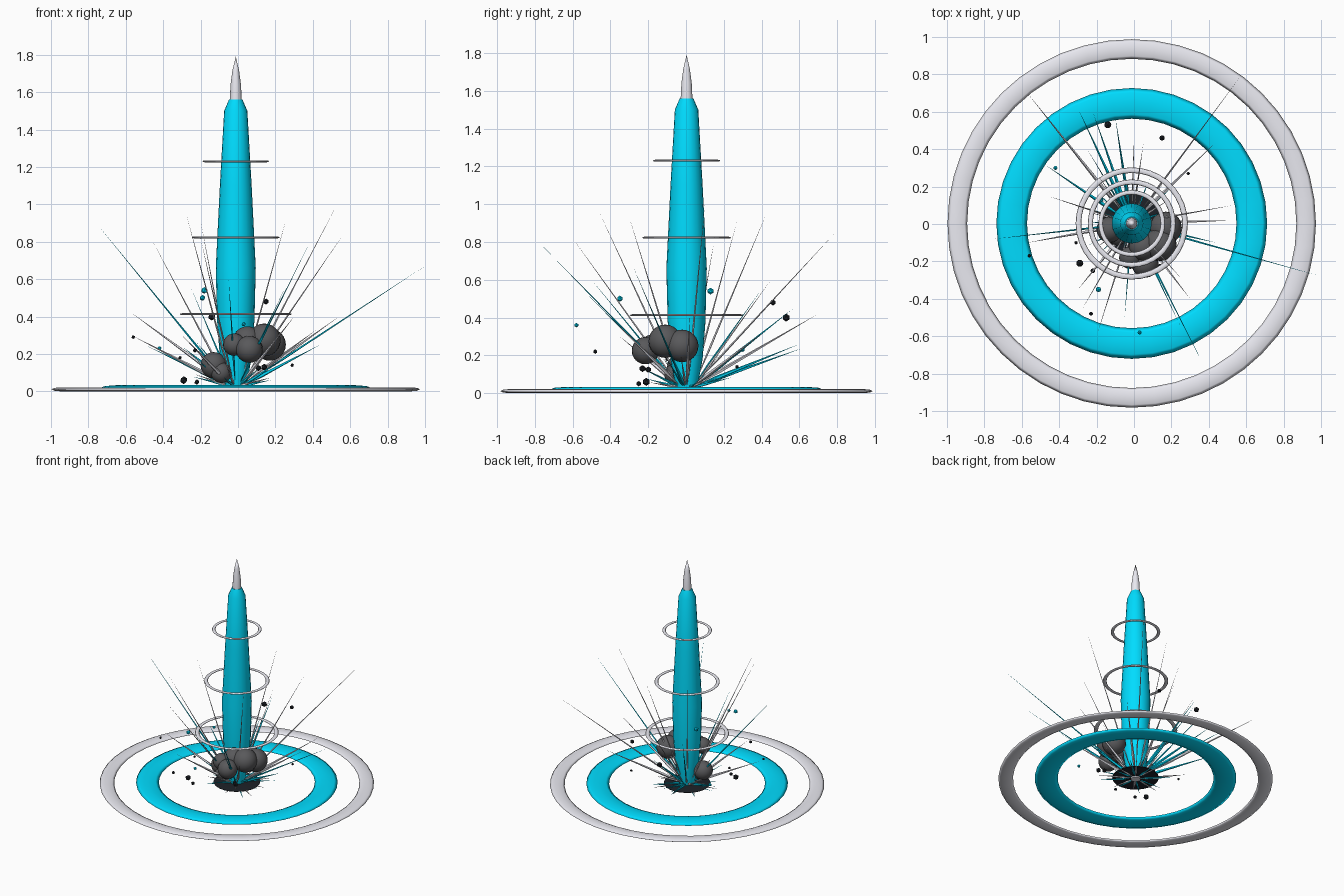
import bpy, bmesh, math, random
from mathutils import Vector, Matrix

if "Cube" in bpy.data.objects:
    bpy.data.objects.remove(bpy.data.objects["Cube"])

random.seed(4)
CX, CY = -0.012, 0.003  # axis of the burst


def mat(name, col):
    m = bpy.data.materials.new(name)
    m.diffuse_color = (*col, 1)
    m.use_nodes = True
    m.node_tree.nodes["Principled BSDF"].inputs["Base Color"].default_value = m.diffuse_color
    return m


CYAN = mat("cyan", (0.0, 0.72, 1.0))
PALE = mat("pale", (0.82, 0.82, 0.88))
SMOKE = mat("smoke", (0.1, 0.1, 0.105))
BLACK = mat("black", (0.012, 0.015, 0.02))


def finish(name, bm, m, angle=40):
    bmesh.ops.recalc_face_normals(bm, faces=bm.faces)
    me = bpy.data.meshes.new(name)
    bm.to_mesh(me)
    bm.free()
    ob = bpy.data.objects.new(name, me)
    bpy.context.collection.objects.link(ob)
    me.materials.append(m)
    if angle:
        bpy.ops.object.select_all(action='DESELECT')
        ob.select_set(True)
        bpy.context.view_layer.objects.active = ob
        bpy.ops.object.shade_smooth_by_angle(angle=math.radians(angle))
    return ob


def lathe_into(bm, profile, n, matrix, closed=False):
    """Spin (radius, height) points round local z; zero radius makes a pole."""
    rows = []
    for r, z in profile:
        if r < 1e-6:
            rows.append([bm.verts.new(matrix @ Vector((0, 0, z)))] * n)
        else:
            rows.append([bm.verts.new(matrix @ Vector((r * math.cos(t), r * math.sin(t), z)))
                         for t in (2 * math.pi * i / n for i in range(n))])
    pairs = list(zip(rows, rows[1:])) + ([(rows[-1], rows[0])] if closed else [])
    for a, b in pairs:
        for i in range(n):
            j = (i + 1) % n
            bm.faces.new(dict.fromkeys([a[i], a[j], b[j], b[i]]))


def lathe(name, profile, n, m, closed=False, angle=40):
    bm = bmesh.new()
    lathe_into(bm, profile, n, Matrix.Translation((CX, CY, 0)), closed)
    return finish(name, bm, m, angle)


def flat_ring(name, inner, outer, z, half_h, m, n=40, k=8):
    """Squashed torus, smooth all over."""
    mid, w = (inner + outer) / 2, (outer - inner) / 2
    prof = [(mid + w * math.cos(2 * math.pi * i / k), z + half_h * math.sin(2 * math.pi * i / k))
            for i in range(k)]
    return lathe(name, prof, n, m, True, 180)


# Shock rings on the ground and round the column
flat_ring("outer_ground_ring", 0.88, 0.985, 0.011, 0.011, PALE, 48)
flat_ring("inner_ground_ring", 0.56, 0.724, 0.018, 0.015, CYAN, 40)
for i, (r, z) in enumerate([(0.30, 0.413), (0.235, 0.823), (0.178, 1.23)]):
    flat_ring(f"column_ring_{i + 1}", r - 0.03 + 0.003 * i, r, z, 0.005, PALE, 36)

# Energy column, pale core with pointed tip, scorched disc
lathe("column", [(0, 0.02), (0.055, 0.02), (0.085, 0.18), (0.1, 0.38), (0.107, 0.66),
                 (0.085, 1.1), (0.062, 1.5), (0.036, 1.56), (0, 1.56)], 20, CYAN)
lathe("core", [(0, 0.008), (0.035, 0.008), (0.032, 1.56), (0.028, 1.64), (0.018, 1.715),
               (0, 1.79)], 14, PALE)
lathe("scorch_disc", [(0, 0.018), (0.165, 0.018), (0.168, 0.022), (0.15, 0.026), (0, 0.028)],
      24, BLACK)

# Smoke puffs
bm = bmesh.new()
for x, y, z, r in [(0.17, -0.02, 0.25, 0.086), (0.14, -0.11, 0.275, 0.088),
                   (0.06, -0.215, 0.225, 0.072), (0.05, -0.12, 0.27, 0.078),
                   (-0.02, -0.18, 0.25, 0.06), (-0.13, -0.03, 0.14, 0.07),
                   (-0.09, -0.06, 0.1, 0.055)]:
    bmesh.ops.create_uvsphere(bm, u_segments=20, v_segments=12, radius=r,
                              matrix=Matrix.Translation((x, y, z)))
finish("smoke_puffs", bm, SMOKE)


# Needle shards flying out of the centre
def needle(bm, tip, r):
    base = Vector((CX, CY, min(0.03, tip[2])))
    d = Vector(tip) - base
    start = base + Vector((d.x, d.y, 0)).normalized() * 0.035
    axis = Vector(tip) - start
    L = axis.length
    mx = Matrix.Translation(start) @ axis.to_track_quat('Z', 'Y').to_matrix().to_4x4()
    lathe_into(bm, [(0, 0), (r, L * 0.22), (r * 0.5, L * 0.6), (0, L)], 5, mx)


cyan_tips = [(1.0, -0.28, 0.67), (-0.75, -0.08, 0.89), (-0.3, 0.62, 0.24), (-0.22, 0.6, 0.26),
             (-0.1, 0.57, 0.45), (-0.48, 0.32, 0.24), (0.38, -0.77, 0.79), (0.44, -0.1, 0.25),
             (0.25, -0.55, 0.55), (-0.05, -0.5, 0.6), (-0.25, 0.4, 0.55)]
pale_tips = [(0.57, 0.79, 0.85), (-0.57, 0.7, 0.42), (0.42, 0.42, 0.33), (-0.46, 0.15, 0.81),
             (0.54, 0.02, 0.4), (-0.28, -0.46, 0.96), (0.26, -0.3, 0.93), (-0.2, 0.27, 0.91),
             (0.05, 0.43, 0.96), (0.53, 0.1, 1.0), (-0.57, -0.1, 0.3), (-0.3, -0.35, 0.3),
             (0.3, -0.4, 0.4), (0, 0.45, 0.6), (-0.2, -0.6, 0.82)]
for name, tips, m, odd in [("cyan_needles", cyan_tips, CYAN, 0),
                           ("pale_needles", pale_tips, PALE, 1)]:
    bm = bmesh.new()
    for t in tips:
        needle(bm, t, 0.011 if t[2] < 0.5 else 0.006)
    # short low shards round the base, some flat along the ground
    for i in range(odd, 32, 2):
        a = 2 * math.pi * i / 32 + random.uniform(-0.1, 0.1)
        r = random.uniform(0.17, 0.28)
        z = 0.018 if i % 4 < 2 else random.uniform(0.05, 0.2)
        needle(bm, (r * math.cos(a), r * math.sin(a), z), 0.008)
    finish(name, bm, m, 0)

# Debris chunks
cyan_bits = [(-0.42, 0.3, 0.23, 0.012), (0.03, -0.58, 0.36, 0.012),
             (-0.19, -0.35, 0.5, 0.016), (-0.18, 0.13, 0.54, 0.018)]
black_bits = [(-0.14, 0.53, 0.4, 0.021), (0.15, 0.46, 0.48, 0.016), (-0.29, -0.21, 0.06, 0.021),
              (-0.22, -0.25, 0.05, 0.014), (-0.23, -0.48, 0.22, 0.012),
              (-0.56, -0.17, 0.29, 0.01), (0.29, 0.27, 0.14, 0.01), (0.11, -0.2, 0.125, 0.016),
              (0.14, -0.23, 0.13, 0.018), (-0.31, -0.1, 0.18, 0.01)]
for name, bits, m in [("cyan_debris", cyan_bits, CYAN), ("black_debris", black_bits, BLACK)]:
    bm = bmesh.new()
    for x, y, z, r in bits:
        bmesh.ops.create_icosphere(bm, subdivisions=1, radius=r,
                                   matrix=Matrix.Translation((x, y, z)))
    finish(name, bm, m, 0)
